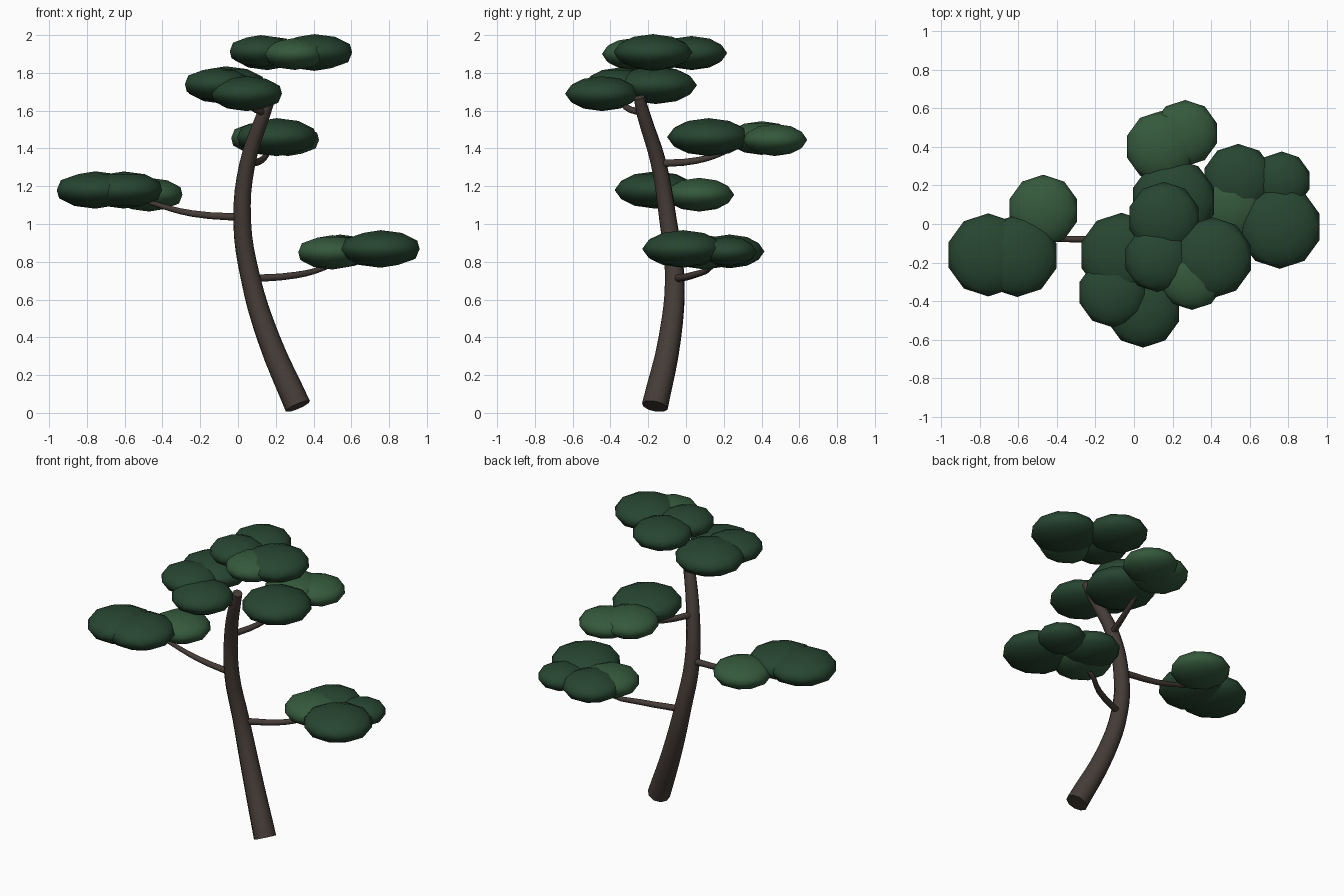
import bpy, math

if "Cube" in bpy.data.objects:
    bpy.data.objects.remove(bpy.data.objects["Cube"])


def material(name, rgb):
    m = bpy.data.materials.new(name)
    m.diffuse_color = (*rgb, 1)
    m.use_nodes = True
    m.node_tree.nodes["Principled BSDF"].inputs["Base Color"].default_value = m.diffuse_color
    return m


BARK = material("bark", (0.06, 0.045, 0.038))
DARK = material("dark_leaves", (0.02, 0.06, 0.03))
LIGHT = material("light_leaves", (0.035, 0.10, 0.045))


def limb(name, points, steps):
    """Tapered ten-sided tube; each point is x, y, z, radius."""
    curve = bpy.data.curves.new(name, "CURVE")
    curve.dimensions = "3D"
    curve.bevel_depth = 1
    curve.bevel_resolution = 3
    curve.resolution_u = steps
    curve.use_fill_caps = True
    spline = curve.splines.new("BEZIER")
    spline.bezier_points.add(len(points) - 1)
    for bp, (x, y, z, r) in zip(spline.bezier_points, points):
        bp.co = (x, y, z)
        bp.radius = r
        bp.handle_left_type = bp.handle_right_type = "AUTO"
    obj = bpy.data.objects.new(name, curve)
    bpy.context.collection.objects.link(obj)
    bpy.ops.object.select_all(action="DESELECT")
    obj.select_set(True)
    bpy.context.view_layer.objects.active = obj
    bpy.ops.object.convert(target="MESH")
    obj = bpy.context.object
    obj.data.materials.clear()
    obj.data.materials.append(BARK)
    bpy.ops.object.shade_smooth_by_angle(angle=math.radians(50))


def pad(name, blobs):
    """Cluster of flattened spheres; each blob is x, y, z, radius, material."""
    for i, (x, y, z, r, mat) in enumerate(blobs, 1):
        bpy.ops.mesh.primitive_ico_sphere_add(subdivisions=2, radius=1, location=(x, y, z))
        obj = bpy.context.object
        obj.name = f"{name}_{i}"
        obj.scale = (r, r, 0.03 + 0.32 * r)
        obj.data.materials.append(mat)
        bpy.ops.object.shade_smooth()


# Leaning trunk
limb("trunk", [(0.317, -0.165, 0.035, 0.070), (0.16, -0.085, 0.40, 0.060),
               (0.065, -0.06, 0.72, 0.052), (0.022, -0.095, 1.02, 0.047),
               (0.05, -0.145, 1.32, 0.042), (0.135, -0.225, 1.58, 0.036),
               (0.17, -0.248, 1.67, 0.030)], 4)

# Branches
limb("low_right_branch", [(0.06, -0.06, 0.71, 0.021), (0.31, 0.04, 0.73, 0.018),
                          (0.46, 0.13, 0.77, 0.014), (0.60, 0.12, 0.84, 0.010)], 3)
limb("left_branch", [(0.02, -0.095, 1.035, 0.021), (-0.24, -0.08, 1.055, 0.018),
                     (-0.42, -0.08, 1.10, 0.014), (-0.58, -0.09, 1.16, 0.010)], 3)
limb("back_branch", [(0.05, -0.145, 1.32, 0.021), (0.12, 0.05, 1.335, 0.018),
                     (0.16, 0.20, 1.38, 0.014), (0.20, 0.30, 1.44, 0.010)], 3)
limb("upper_branch", [(0.14, -0.23, 1.59, 0.020), (0.07, -0.32, 1.62, 0.016),
                      (0.0, -0.36, 1.70, 0.010)], 3)

# Leaf pads
pad("low_right_leaves", [(0.755, -0.015, 0.868, 0.217, DARK), (0.54, 0.23, 0.855, 0.185, DARK),
                         (0.765, 0.225, 0.855, 0.15, DARK), (0.50, 0.10, 0.85, 0.19, LIGHT)])
pad("left_leaves", [(-0.755, -0.16, 1.18, 0.215, DARK), (-0.605, -0.165, 1.18, 0.213, DARK),
                    (-0.47, 0.07, 1.155, 0.185, LIGHT)])
pad("back_leaves", [(0.205, 0.12, 1.46, 0.22, DARK), (0.14, 0.40, 1.455, 0.185, LIGHT),
                    (0.265, 0.47, 1.445, 0.172, LIGHT)])
pad("upper_leaves", [(-0.065, -0.16, 1.735, 0.218, DARK), (0.047, -0.445, 1.69, 0.195, DARK),
                     (-0.11, -0.355, 1.74, 0.18, DARK)])
pad("crown_leaves", [(0.155, 0.03, 1.905, 0.188, DARK), (0.12, -0.18, 1.915, 0.172, DARK),
                     (0.405, -0.175, 1.908, 0.21, DARK), (0.30, -0.275, 1.90, 0.17, LIGHT)])
